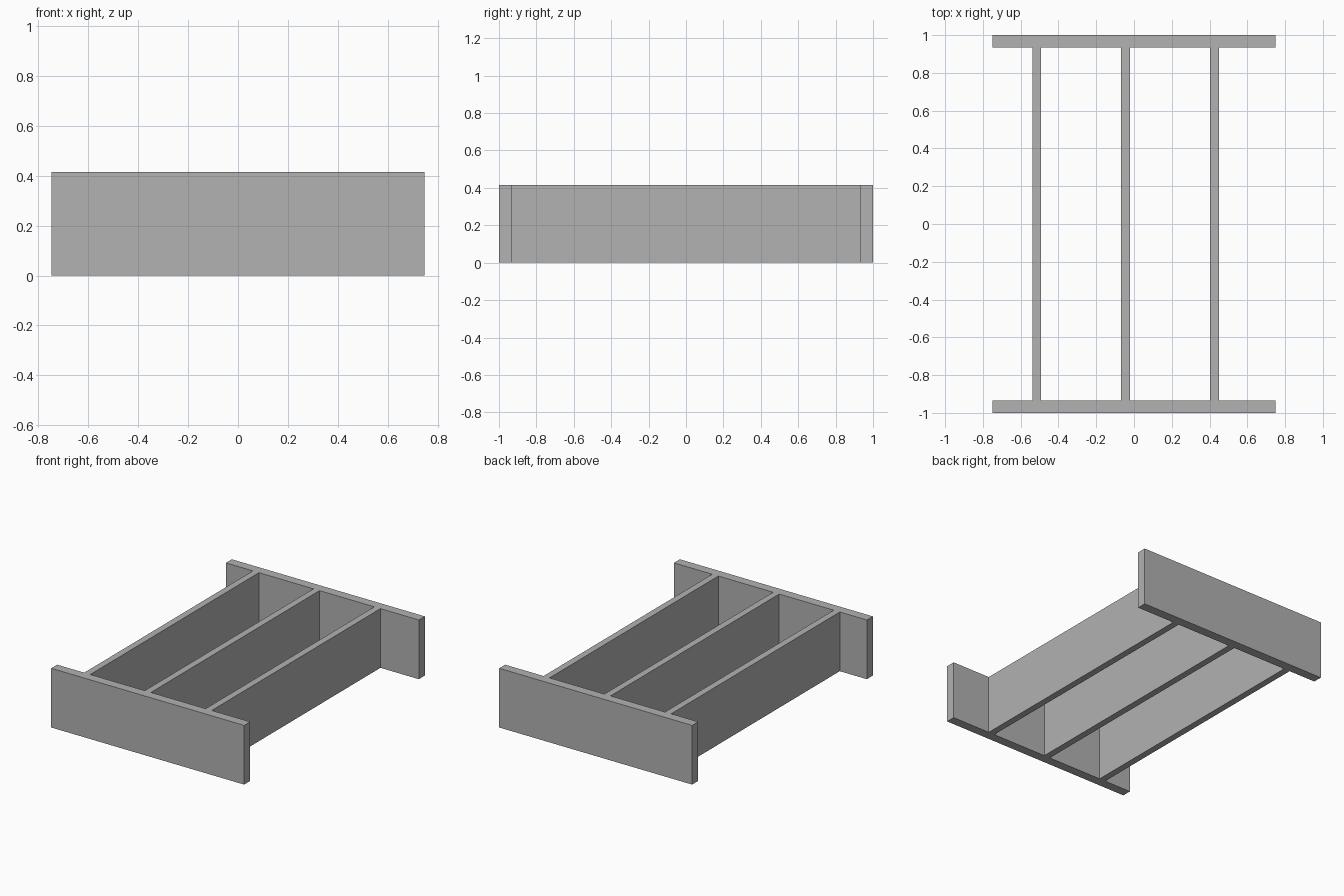
import bpy
import bmesh

cube = bpy.data.objects.get("Cube")
if cube:
    bpy.data.objects.remove(cube, do_unlink=True)

# Overall dimensions
HALF_W, HALF_L, HEIGHT = 0.748, 1.0, 0.415
BOARD = 0.066            # end board thickness
SLAT = 0.047             # divider thickness
SLAT_CENTRES = (-0.515, -0.045, 0.427)

# Plain grey
grey = bpy.data.materials.new("grey")
grey.use_nodes = True
colour = (0.445, 0.445, 0.445, 1.0)
grey.diffuse_color = colour
grey.node_tree.nodes["Principled BSDF"].inputs["Base Color"].default_value = colour

# Plan lines that outline the boards and dividers
slats = [(c - SLAT / 2, c + SLAT / 2) for c in SLAT_CENTRES]
xs = [-HALF_W] + [x for pair in slats for x in pair] + [HALF_W]
inner = HALF_L - BOARD
ys = [-HALF_L, -inner, inner, HALF_L]

bm = bmesh.new()
grid = [[bm.verts.new((x, y, 0)) for y in ys] for x in xs]


def add_cell(i, j):
    bm.faces.new((grid[i][j], grid[i + 1][j], grid[i + 1][j + 1], grid[i][j + 1]))


# Footprint: two full-width end boards joined by three dividers
for i in range(len(xs) - 1):
    add_cell(i, 0)
    add_cell(i, 2)
    if i % 2:
        add_cell(i, 1)

# Raise the footprint into one seamless solid
raised = bmesh.ops.extrude_face_region(bm, geom=bm.faces[:], use_keep_orig=True)
top = [g for g in raised["geom"] if isinstance(g, bmesh.types.BMVert)]
bmesh.ops.translate(bm, verts=top, vec=(0, 0, HEIGHT))
bmesh.ops.recalc_face_normals(bm, faces=bm.faces[:])

mesh = bpy.data.meshes.new("divider_frame")
bm.to_mesh(mesh)
bm.free()
mesh.materials.append(grey)
frame = bpy.data.objects.new("divider_frame", mesh)
bpy.context.collection.objects.link(frame)
